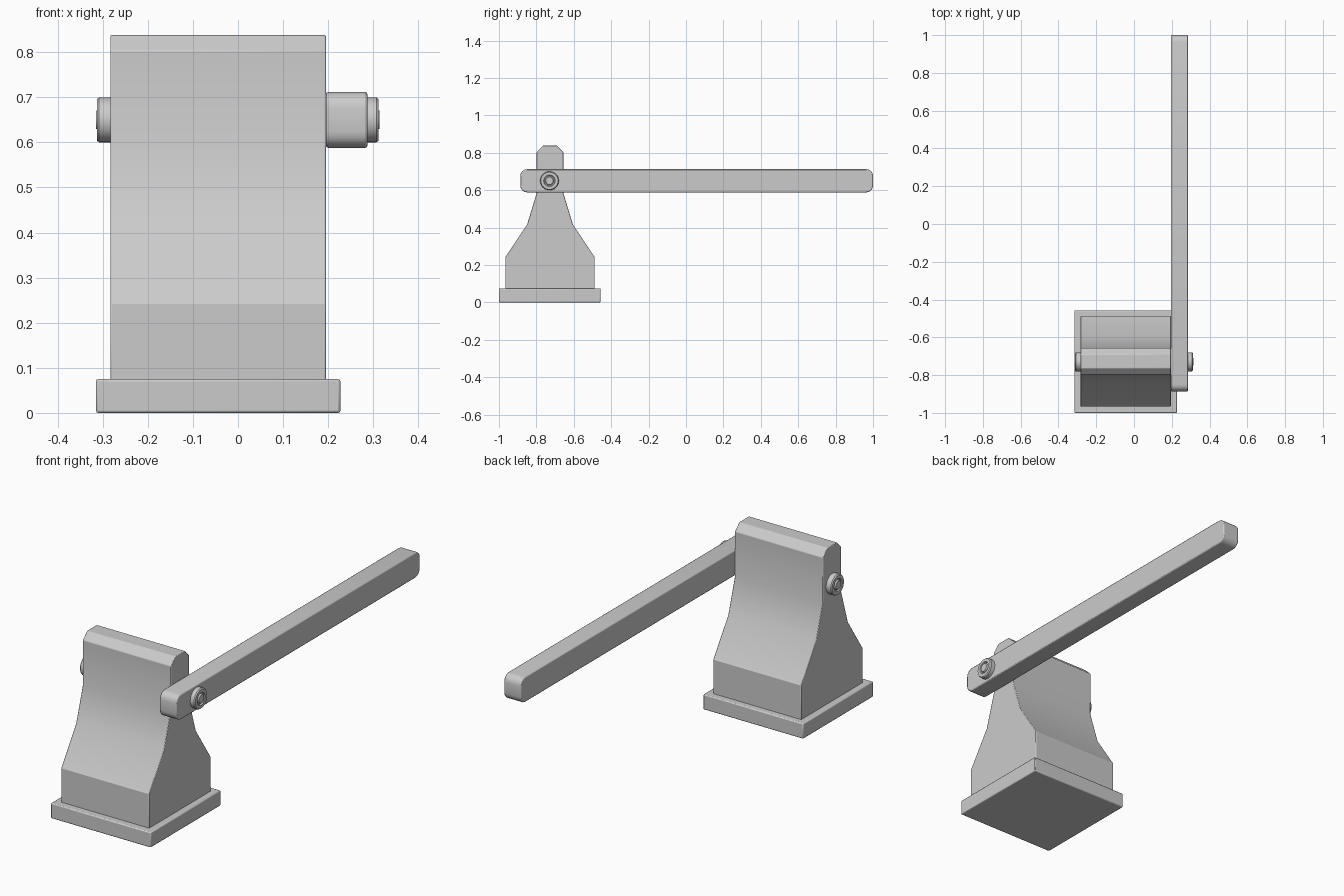
import bpy, bmesh, math

if "Cube" in bpy.data.objects:
    bpy.data.objects.remove(bpy.data.objects["Cube"])

PIVOT_Y, PIVOT_Z = -0.73, 0.65


def finish(name, bm, bevel=0.0):
    bmesh.ops.recalc_face_normals(bm, faces=bm.faces)
    mesh = bpy.data.meshes.new(name)
    bm.to_mesh(mesh)
    bm.free()
    obj = bpy.data.objects.new(name, mesh)
    bpy.context.collection.objects.link(obj)
    if bevel:
        mod = obj.modifiers.new("soft_edges", 'BEVEL')
        mod.width, mod.segments = bevel, 2
        mod.limit_method, mod.angle_limit = 'ANGLE', math.radians(40)
    bpy.context.view_layer.objects.active = obj
    obj.select_set(True)
    bpy.ops.object.shade_smooth_by_angle(angle=math.radians(30))
    obj.select_set(False)
    return obj


def extrude_profile(name, profile, x0, x1, bevel):
    """Extrude a (y, z) outline along x."""
    bm = bmesh.new()
    face = bm.faces.new([bm.verts.new((x0, y, z)) for y, z in profile])
    ext = bmesh.ops.extrude_face_region(bm, geom=[face])["geom"]
    moved = [v for v in ext if isinstance(v, bmesh.types.BMVert)]
    bmesh.ops.translate(bm, verts=moved, vec=(x1 - x0, 0, 0))
    return finish(name, bm, bevel)


def rounded_rect(y0, y1, z0, z1, r, steps=4):
    pts = []
    corners = [(y1 - r, z1 - r), (y0 + r, z1 - r), (y0 + r, z0 + r), (y1 - r, z0 + r)]
    for i, (cy, cz) in enumerate(corners):
        for s in range(steps + 1):
            a = math.pi / 2 * (i + s / steps)
            pts.append((cy + r * math.cos(a), cz + r * math.sin(a)))
    return pts


# Base plate
extrude_profile("base_plate", [(-1, 0), (-0.457, 0), (-0.457, 0.075), (-1, 0.075)],
                -0.315, 0.227, 0.005)

# Tapered pedestal, mirrored from a half outline of (half depth, height)
half = [(0.239, 0.07), (0.239, 0.241), (0.123, 0.415), (0.071, 0.585), (0.071, 0.804), (0.037, 0.838)]
mid = -0.727
outline = [(mid + w, z) for w, z in half] + [(mid - w, z) for w, z in reversed(half)]
extrude_profile("pedestal", outline, -0.283, 0.195, 0.003)

# Long lever arm
extrude_profile("lever_arm", rounded_rect(-0.886, 1.0, 0.588, 0.712, 0.036),
                0.195, 0.287, 0.005)

# Pivot pin with a ringed recess in each end, lathed around x
end = [(0.05, 0.307), (0.046, 0.312), (0.031, 0.312), (0.028, 0.306), (0.023, 0.306), (0.020, 0.314)]
rings = [(r, -x - 0.001) for r, x in reversed(end)] + end
bm = bmesh.new()
sides = 32
loops = [[bm.verts.new((x, PIVOT_Y + r * math.cos(a), PIVOT_Z + r * math.sin(a)))
          for a in (2 * math.pi * i / sides for i in range(sides))] for r, x in rings]
for a, b in zip(loops, loops[1:]):
    for i in range(sides):
        j = (i + 1) % sides
        bm.faces.new((a[i], a[j], b[j], b[i]))
bm.faces.new(loops[0])
bm.faces.new(loops[-1])
finish("pivot_pin", bm)
